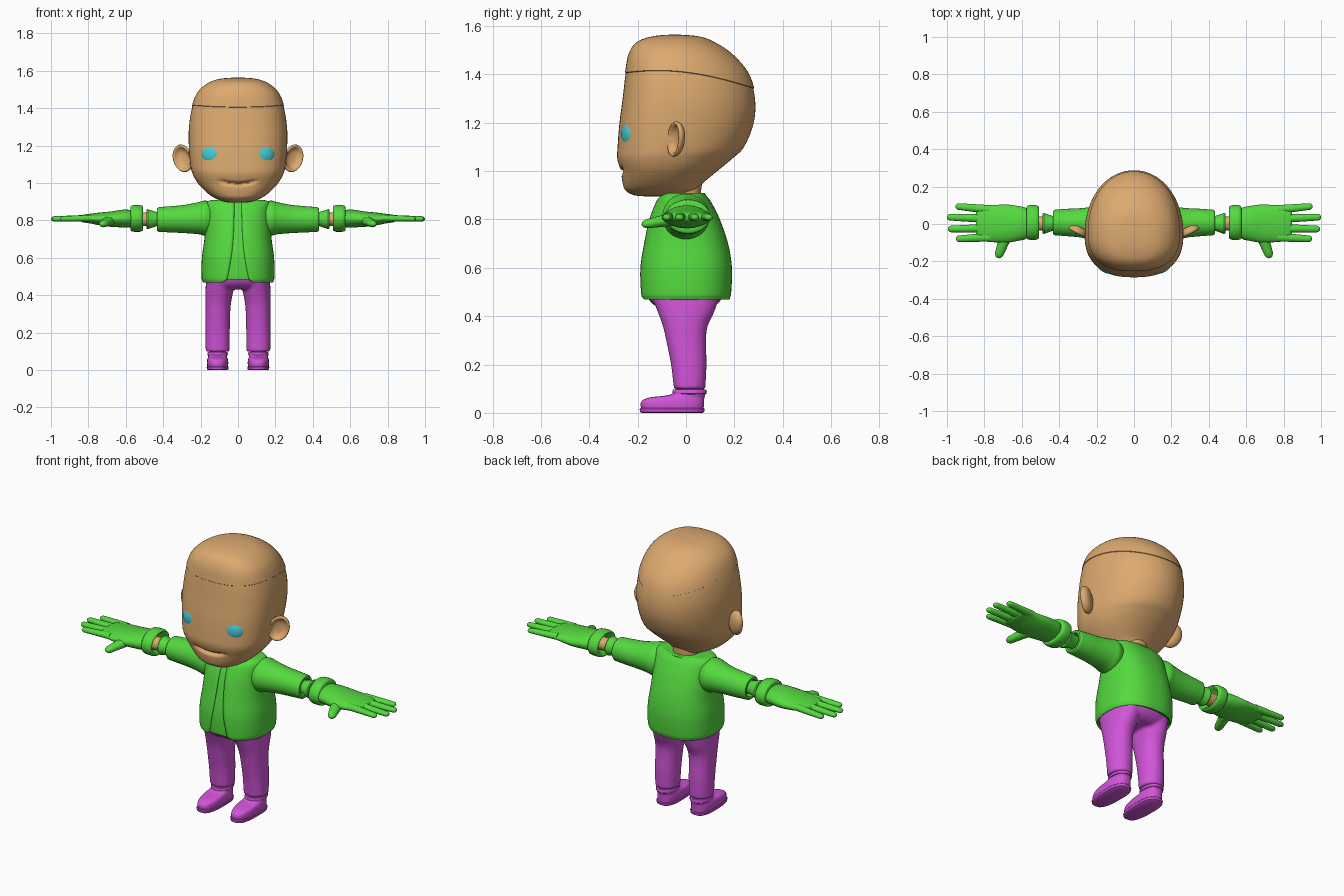
import bpy, bmesh, math
from mathutils import Vector, Matrix

if "Cube" in bpy.data.objects:
    bpy.data.objects.remove(bpy.data.objects["Cube"])

def material(name, c):
    m = bpy.data.materials.new(name)
    m.diffuse_color = (*c, 1)
    m.use_nodes = True
    m.node_tree.nodes["Principled BSDF"].inputs["Base Color"].default_value = m.diffuse_color
    return m

SKIN = material("skin", (0.72, 0.40, 0.16))
GREEN = material("green cloth", (0.09, 0.70, 0.05))
PURPLE = material("purple cloth", (0.65, 0.09, 0.70))
TEAL = material("teal eye", (0.06, 0.60, 0.66))

def loft(name, shells, mat, mirror=False, closed=True, caps=True, angle=40):
    """Skin one or more stacks of rings into a single smooth object."""
    bm = bmesh.new()
    for rings in shells:
        rows = [[bm.verts.new(p) for p in r] for r in rings]
        n = len(rows[0])
        for a, b in zip(rows, rows[1:]):
            for i in range(n if closed else n - 1):
                j = (i + 1) % n
                bm.faces.new((a[i], a[j], b[j], b[i]))
        if caps and closed:
            bm.faces.new(rows[0])
            bm.faces.new(rows[-1])
    bmesh.ops.recalc_face_normals(bm, faces=bm.faces)
    me = bpy.data.meshes.new(name)
    bm.to_mesh(me)
    bm.free()
    ob = bpy.data.objects.new(name, me)
    bpy.context.collection.objects.link(ob)
    me.materials.append(mat)
    bpy.ops.object.select_all(action='DESELECT')
    ob.select_set(True)
    bpy.context.view_layer.objects.active = ob
    bpy.ops.object.shade_smooth_by_angle(angle=math.radians(angle))
    if mirror:
        ob.modifiers.new("mirror", 'MIRROR').use_mirror_merge = False
    return ob

def spline(tab, u):
    """Catmull-Rom through table rows."""
    i = max(0, min(int(u), len(tab) - 2))
    f = u - i
    g = lambda k: tab[max(0, min(k, len(tab) - 1))]
    return [0.5 * (2 * b + (c - a) * f + (2 * a - 5 * b + 4 * c - d) * f * f + (3 * b - a - 3 * c + d) * f ** 3)
            for a, b, c, d in zip(g(i - 1), g(i), g(i + 1), g(i + 2))]

def smooth_rows(tab, per=6):
    n = (len(tab) - 1) * per
    return [spline(tab, k / per) for k in range(n + 1)]

def egg(t, z, yf, yc, yb, w, nf=2.3, nb=2.1, x0=0):
    """Point on a level section; t=0 faces the front."""
    s, c = math.sin(t), math.cos(t)
    e = 2 / (nf if c > 0 else nb)
    x = math.copysign(abs(s) ** e, s) * w
    y = yc + (yf - yc if c > 0 else yb - yc) * abs(c) ** e
    return Vector((x0 + x, y, z))

def level(sec, n=48, **k):
    return [egg(2 * math.pi * i / n, *sec, **k) for i in range(n)]

def upright(x, yc, zc, ry, rz, n=32):
    return [Vector((x, yc + ry * math.cos(2 * math.pi * i / n), zc + rz * math.sin(2 * math.pi * i / n))) for i in range(n)]

def finger(a, b, r0, r1, flat=0.8, n=16):
    a, b = Vector(a), Vector(b)
    d = (b - a).normalized()
    s = d.cross(Vector((0, 0, 1))).normalized()
    v = s.cross(d)
    L = (b - a).length
    out = []
    for k in range(5):
        f = k / 4 * (L - r1) / L
        out.append((f, r0 + (r1 - r0) * f))
    for k in range(1, 6):
        q = k / 5.2 * math.pi / 2
        out.append(((L - r1 + r1 * math.sin(q)) / L, r1 * math.cos(q)))
    return [[a.lerp(b, f) + r * (s * math.cos(2 * math.pi * i / n) + v * flat * math.sin(2 * math.pi * i / n))
             for i in range(n)] for f, r in out]

# Head: level sections (z, front, centre, back, half width)
HEAD = [(.895, -.16, -.12, -.06, .03), (.9, -.215, -.12, 0, .075), (.92, -.25, -.11, .045, .125),
        (.95, -.262, -.1, .07, .168), (1.0, -.27, -.09, .13, .215), (1.05, -.284, -.08, .19, .243),
        (1.1, -.283, -.07, .24, .255), (1.2, -.275, -.06, .28, .263), (1.3, -.262, -.05, .285, .262),
        (1.4, -.25, -.05, .257, .246), (1.48, -.235, -.05, .19, .215), (1.53, -.2, -.05, .115, .16),
        (1.553, -.135, -.05, .05, .095), (1.56, -.06, -.05, -.035, .012)]
END = len(HEAD) - 1

def head_point(u, t):
    p = egg(t, *spline(HEAD, u), nf=2.5, nb=2.05)
    if math.cos(t) > 0 and abs(p.x) < .105:      # smiling mouth crease
        zc = .995 + .02 * (p.x / .1) ** 2
        p.y += .02 * math.exp(-((p.z - zc) / .009) ** 2) * (1 - (abs(p.x) / .105) ** 4)
    return p

COLS = [2 * math.pi * i / 80 for i in range(80)]
loft("head", [[[head_point(END * k / 130, t) for t in COLS] for k in range(131)]], SKIN, angle=60)

# Hair cap: thin shell above a curved hairline
def u_at(z):
    lo, hi = 4, END
    for _ in range(30):
        m = (lo + hi) / 2
        lo, hi = (m, hi) if spline(HEAD, m)[0] < z else (lo, m)
    return lo

starts = []
for t in COLS:
    f = (head_point(9, t).y + .25) / .51
    starts.append(u_at(1.405 + .07 * f - .135 * f * f))
mid = Vector((0, -.02, 1.2))
cap = []
for k in range(-1, 33):
    s = .98 if k < 0 else 1.012
    cap.append([mid + (head_point(u + (END - u) * max(k, 0) / 32, t) - mid) * s for t, u in zip(COLS, starts)])
loft("hair_cap", [cap], SKIN, caps=True)

# Neck
loft("neck", [[level((z, -.075, 0, .06 + d, .072)) for z, d in ((.82, .01), (.9, 0), (.98, .01))]], SKIN)

# Ears: dished ovals turned outward
nrm = Vector((.45, -.89, 0)).normalized()
out = Vector((.89, .45, 0)).normalized()
ear = []
for r, h in ((.1, -.026), (.5, -.024), (.8, -.016), (.96, -.004), (1, .006), (.95, .014), (.86, .015),
             (.76, .008), (.66, -.004), (.4, -.01), (.1, -.011)):
    ring = []
    for i in range(32):
        a = 2 * math.pi * i / 32
        up = math.sin(a)
        ring.append(Vector((.293, -.04, 1.132)) + nrm * h
                    + out * r * (.058 * math.cos(a) + .012 * up) + Vector((0, 0, .074 * r * up)))
    ear.append(ring)
loft("ear", [ear], SKIN, mirror=True, angle=70)

# Eyes
rot = Matrix.Rotation(math.radians(18), 3, 'Z')
eye = []
for k in range(17):
    q = math.pi * (k + .15) / 16.3
    eye.append([Vector((.14, -.236, 1.152)) + rot @ Vector((.058 * math.sin(q) * math.cos(a), -.028 * math.cos(q),
               .053 * math.sin(q) * math.sin(a))) for a in [2 * math.pi * i / 32 for i in range(32)]])
loft("eye", [eye], TEAL, mirror=True)

# Jacket: open-fronted shell; last column is the front gap half width
JACKET = [(.468, -.182, 0, .18, .186, .09), (.476, -.186, 0, .182, .19, .067), (.5, -.19, 0, .187, .195, .056),
          (.6, -.19, 0, .19, .193, .037), (.7, -.174, 0, .174, .18, .026), (.8, -.152, 0, .14, .174, .021),
          (.87, -.125, 0, .105, .174, .02), (.897, -.105, 0, .085, .17, .02), (.908, -.09, 0, .078, .145, .02),
          (.908, -.083, 0, .074, .105, .02), (.89, -.078, 0, .07, .09, .02)]
rows = []
for *sec, gap in smooth_rows(JACKET):
    t0 = math.asin((gap / sec[4]) ** (2.4 / 2))
    rows.append([egg(t0 + (2 * math.pi - 2 * t0) * i / 72, *sec, nf=2.4, nb=2.4) for i in range(73)])
jacket = loft("jacket", [rows], GREEN, closed=False, angle=50)
sol = jacket.modifiers.new("thickness", 'SOLIDIFY')
sol.thickness, sol.offset = .01, -1

# Shirt under the jacket
d = .007
shirt = [(max(z, .482 + i * .002), yf + d, yc, yb - d, w - d) for i, (z, yf, yc, yb, w, g) in enumerate(JACKET[1:9])]
loft("shirt", [[level(s, 64, nf=2.4, nb=2.4) for s in smooth_rows(shirt, 4)]], GREEN)

# Sleeves with a turned-in end
SLEEVE = [(.13, 0, .81, .08, .085), (.175, 0, .812, .098, .094), (.21, .002, .812, .092, .086),
          (.28, .006, .808, .079, .076), (.36, .008, .806, .073, .07), (.425, .008, .805, .068, .066)]
lip = [(.432, .008, .805, .062, .06), (.432, .008, .805, .05, .048), (.4, .008, .805, .046, .044)]
loft("sleeve", [[upright(*s) for s in smooth_rows(SLEEVE, 5) + lip]], GREEN, mirror=True)

# Inner sleeve cuff and bare wrist
loft("inner_cuff", [[upright(x, .003, .807, r, r * .95) for x, r in
     ((.4, .037), (.435, .04), (.482, .056), (.488, .053), (.486, .04), (.46, .03))]], GREEN, mirror=True)
loft("wrist", [[upright(x, .003, .807, .038, .036) for x in (.4, .47, .56)]], SKIN, mirror=True)

# Glove: rolled cuff, palm, fingers and thumb
loft("glove_cuff", [[upright(x, .008, .811, r, r * .77) for x, r in
     ((.55, .04), (.53, .06), (.513, .07), (.508, .08), (.512, .088), (.525, .093), (.555, .093),
      (.568, .09), (.574, .082), (.572, .06))]], GREEN, mirror=True, angle=60)
PALM = [(.55, .003, .81, .06, .045), (.58, .003, .81, .084, .047), (.62, .003, .81, .093, .047),
        (.68, .002, .807, .102, .041), (.74, .002, .808, .1, .034), (.79, .003, .81, .097, .026),
        (.83, .005, .81, .085, .02), (.845, .005, .81, .06, .012)]
loft("glove_palm", [[upright(*s) for s in smooth_rows(PALM, 4)]], GREEN, mirror=True, angle=60)
fingers = [finger((.77, y0, .812), (x1, y1, .808), .024, .017) for y0, x1, y1 in
           ((-.07, .952, -.08), (-.022, .995, -.027), (.028, 1.0, .037), (.077, .955, .095))]
fingers.append(finger((.685, -.06, .8), (.728, -.182, .778), .034, .021))
loft("glove_fingers", fingers, GREEN, mirror=True, angle=60)

# Trousers: two legs and hips fused and softened
LEG = [(.098, -.05, .012, .08, .064, .109), (.2, -.062, .01, .085, .065, .109), (.3, -.082, .002, .083, .066, .108),
       (.36, -.096, 0, .09, .069, .106), (.42, -.118, 0, .118, .074, .1), (.5, -.15, 0, .145, .08, .09)]
HIPS = [(.432, -.1, 0, .1, .13), (.45, -.138, 0, .13, .16), (.49, -.162, 0, .155, .17), (.56, -.16, 0, .155, .168)]
parts = [[level(s[:5], 40, x0=side * s[5]) for s in smooth_rows(LEG, 4)] for side in (-1, 1)]
parts.append([level(s, 40, nf=2.4, nb=2.4) for s in smooth_rows(HIPS, 3)])
trousers = loft("trousers", parts, PURPLE)
rm = trousers.modifiers.new("fuse", 'REMESH')
rm.mode, rm.voxel_size, rm.use_smooth_shade = 'VOXEL', .008, True
sm = trousers.modifiers.new("soften", 'SMOOTH')
sm.factor, sm.iterations = .5, 5

# Shoes: sole, upper and ankle collar
sole = [(0, -.184, -.03, .07, .052), (.004, -.19, -.03, .075, .057), (.016, -.192, -.03, .077, .059), (.02, -.188, -.03, .074, .056)]
loft("shoe_sole", [[level(s, nf=2.8, nb=2.6, x0=.109) for s in sole]], PURPLE, mirror=True)
UPPER = [(.016, -.184, -.03, .073, .055), (.035, -.188, -.03, .074, .057), (.052, -.18, -.03, .075, .056),
         (.064, -.15, -.02, .076, .053), (.07, -.095, 0, .078, .051), (.078, -.06, .01, .08, .05), (.092, -.048, .015, .081, .05)]
loft("shoe_upper", [[level(s, nf=2.6, nb=2.4, x0=.109) for s in smooth_rows(UPPER, 4)]], PURPLE, mirror=True, angle=60)
loft("shoe_collar", [[level((z, -.05 - e, .015, .08 + e, .049 + e), x0=.109) for z, e in
     ((.076, 0), (.08, .005), (.09, .006), (.096, .003), (.097, -.006), (.12, -.01))]], PURPLE, mirror=True)
